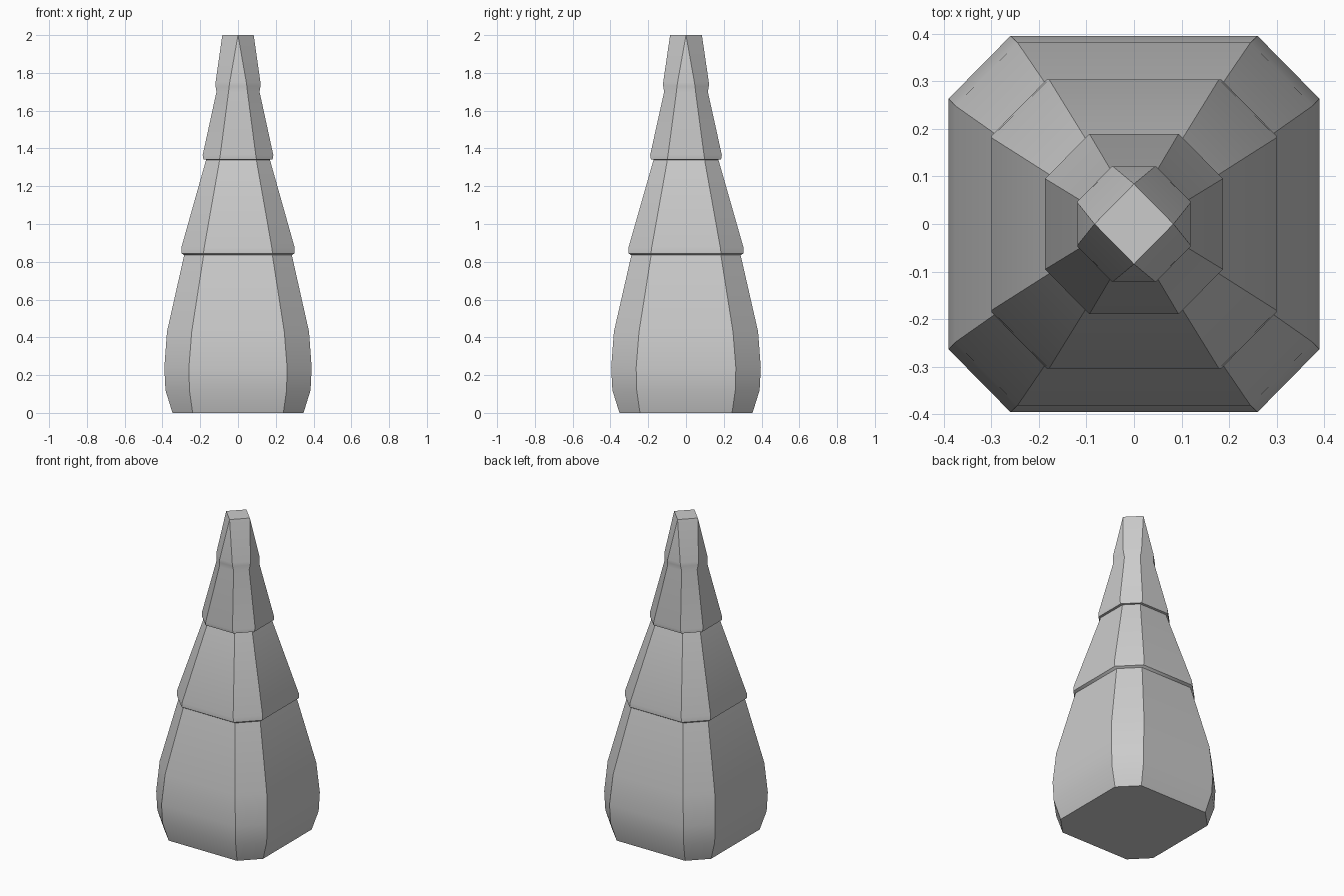
import bpy, bmesh, math

if "Cube" in bpy.data.objects:
    bpy.data.objects.remove(bpy.data.objects["Cube"])

# Rings of the tapering spire: (height, half width, half length of flat side)
RINGS = [
    (0.00, 0.347, 0.240), (0.12, 0.384, 0.257), (0.24, 0.390, 0.260), (0.43, 0.376, 0.245),
    (0.835, 0.285, 0.182), (0.845, 0.300, 0.183), (0.875, 0.300, 0.179),   # lower lip
    (1.34, 0.169, 0.097), (1.342, 0.183, 0.098), (1.365, 0.187, 0.094),    # middle lip
    (1.70, 0.114, 0.050), (1.73, 0.119, 0.047), (1.75, 0.119, 0.044),      # upper lip
    (2.00, 0.083, 0.000),
]
Y_SCALE = 1.015


def octagon(z, h, f):
    pts = [(h, -f), (h, f), (f, h), (-f, h), (-h, f), (-h, -f), (-f, -h), (f, -h)]
    return [(x, y * Y_SCALE, z) for x, y in pts]


# Tiered spire with chamfered corners that narrow to a diamond tip
bm = bmesh.new()
loops = [[bm.verts.new(p) for p in octagon(*r)] for r in RINGS]
for a, b in zip(loops, loops[1:]):
    for i in range(8):
        j = (i + 1) % 8
        bm.faces.new((a[i], a[j], b[j], b[i]))
bm.faces.new(loops[0][::-1])
bm.faces.new(loops[-1])
bmesh.ops.remove_doubles(bm, verts=bm.verts, dist=0.0001)
bmesh.ops.recalc_face_normals(bm, faces=bm.faces)
mesh = bpy.data.meshes.new("tiered_spire")
bm.to_mesh(mesh)
bm.free()
spire = bpy.data.objects.new("tiered_spire", mesh)
bpy.context.collection.objects.link(spire)

# Smooth along the height, sharp at corners and lips
bpy.context.view_layer.objects.active = spire
spire.select_set(True)
bpy.ops.object.shade_smooth_by_angle(angle=math.radians(30))
